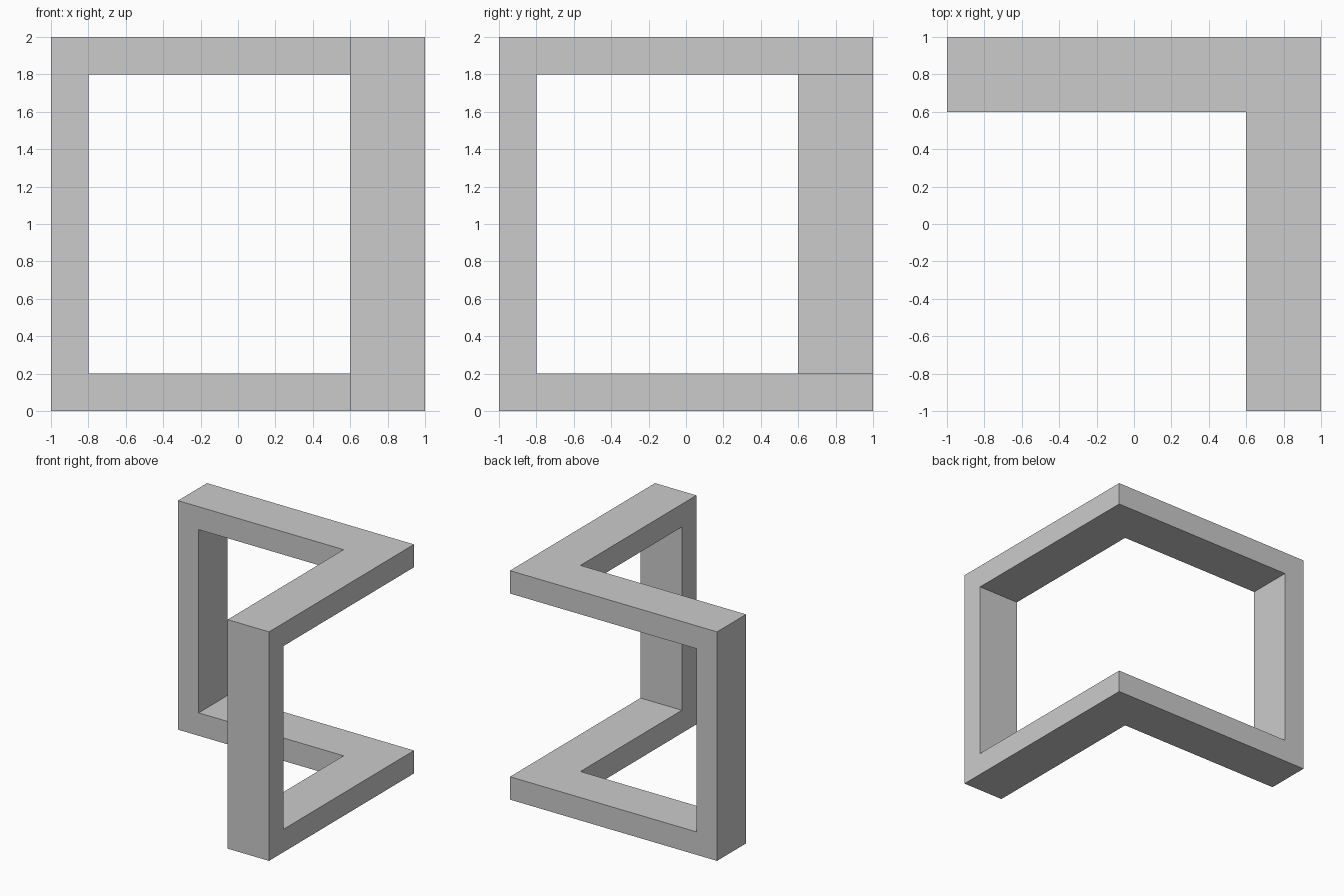
import bpy
import bmesh

if "Cube" in bpy.data.objects:
    bpy.data.objects.remove(bpy.data.objects["Cube"])


def prism(name, profile, z0, z1):
    """Extrude a flat counter-clockwise outline from z0 up to z1."""
    bm = bmesh.new()
    base = bm.faces.new([bm.verts.new((x, y, z0)) for x, y in profile])
    top = bmesh.ops.extrude_face_region(bm, geom=[base], use_keep_orig=True)["geom"]
    verts = [v for v in top if isinstance(v, bmesh.types.BMVert)]
    bmesh.ops.translate(bm, verts=verts, vec=(0, 0, z1 - z0))
    bmesh.ops.recalc_face_normals(bm, faces=bm.faces)
    mesh = bpy.data.meshes.new(name)
    bm.to_mesh(mesh)
    bm.free()
    obj = bpy.data.objects.new(name, mesh)
    bpy.context.collection.objects.link(obj)
    return obj


# L-shaped block, full height
frame = prism("corner_frame",
              [(-1, 0.6), (0.6, 0.6), (0.6, -1), (1, -1), (1, 1), (-1, 1)], 0, 2)

# Opening through both wings and the corner, leaving two rails and two end posts
cutter = prism("opening_cutter",
               [(-0.8, -0.8), (1.2, -0.8), (1.2, 1.2), (-0.8, 1.2)], 0.2, 1.8)
cutter.hide_render = True

cut = frame.modifiers.new("opening", "BOOLEAN")
cut.operation = "DIFFERENCE"
cut.solver = "EXACT"
cut.object = cutter

# Bake the cut and drop the helper
bpy.context.view_layer.objects.active = frame
frame.select_set(True)
bpy.ops.object.modifier_apply(modifier=cut.name)
bpy.data.objects.remove(cutter)
